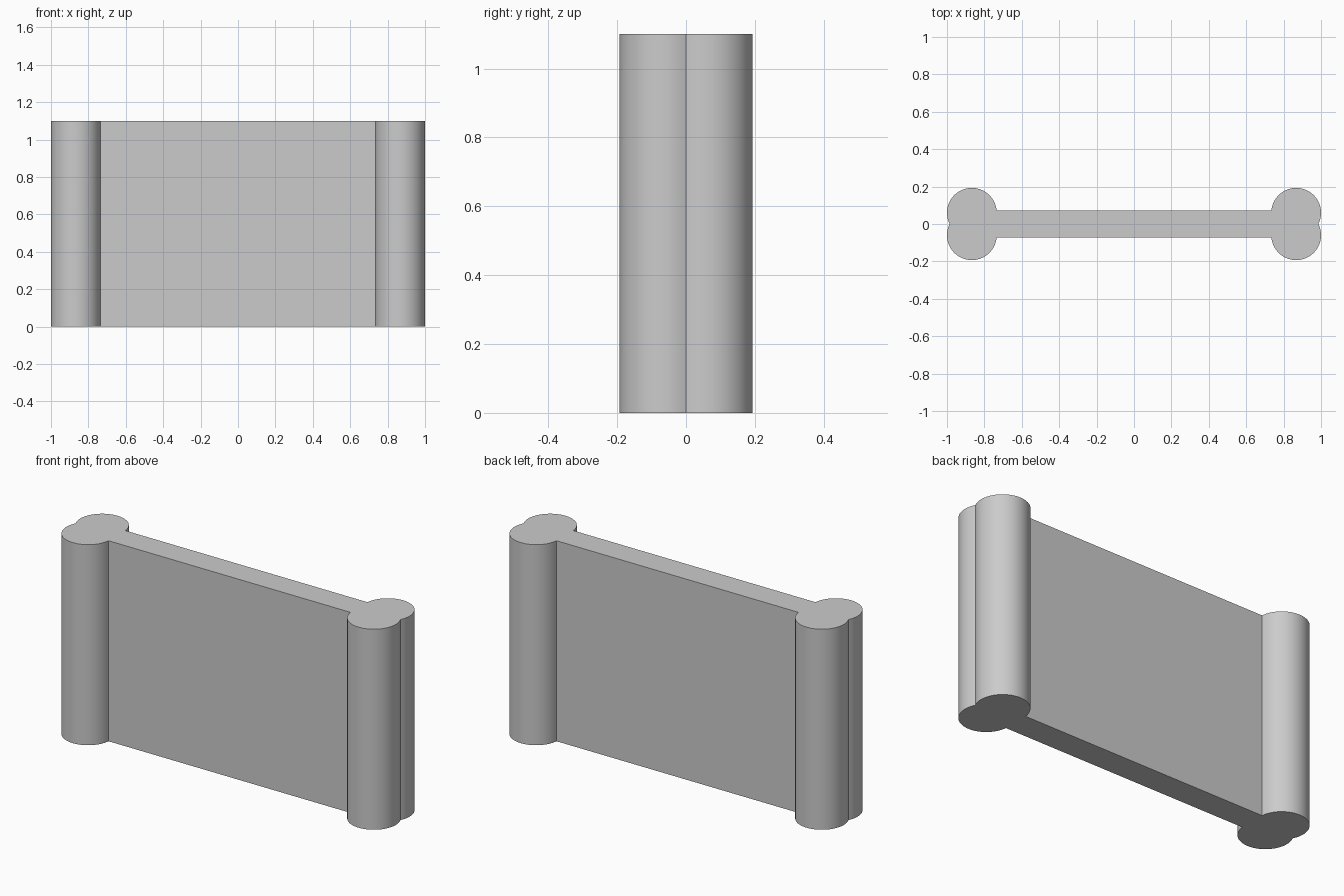
import bpy, bmesh
from math import asin, cos, sin, pi, radians

cube = bpy.data.objects.get("Cube")
if cube:
    bpy.data.objects.remove(cube)

HEIGHT = 1.1       # full height
RADIUS = 0.133     # lobe radius
LOBE_X = 0.867     # lobe centre
LOBE_Y = 0.06
WEB_Y = 0.073      # half thickness of the flat web
STEPS = 40

# Plain grey material
grey = bpy.data.materials.new("plain_grey")
grey.use_nodes = True
color = (0.6, 0.6, 0.6, 1)
grey.diffuse_color = color
grey.node_tree.nodes["Principled BSDF"].inputs["Base Color"].default_value = color

# One lobe arc, from the end notch round to the web
start = -asin(LOBE_Y / RADIUS)
end = pi - asin((WEB_Y - LOBE_Y) / RADIUS)
arc = []
for i in range(STEPS + 1):
    a = start + (end - start) * i / STEPS
    arc.append((LOBE_X + RADIUS * cos(a), LOBE_Y + RADIUS * sin(a)))

# Mirror the arc into the whole bone-shaped outline; notch points are shared
back = arc + [(-x, y) for x, y in reversed(arc)]
outline = back + [(x, -y) for x, y in reversed(back[1:-1])]

# Extrude the outline upward
bm = bmesh.new()
base = bm.faces.new([bm.verts.new((x, y, 0)) for x, y in outline])
top = bmesh.ops.extrude_face_region(bm, geom=[base], use_keep_orig=True)["geom"]
bmesh.ops.translate(bm, vec=(0, 0, HEIGHT),
                    verts=[v for v in top if isinstance(v, bmesh.types.BMVert)])
bmesh.ops.recalc_face_normals(bm, faces=bm.faces)
mesh = bpy.data.meshes.new("bone_shaped_panel")
bm.to_mesh(mesh)
bm.free()
mesh.materials.append(grey)

panel = bpy.data.objects.new("bone_shaped_panel", mesh)
bpy.context.collection.objects.link(panel)
bpy.ops.object.select_all(action="DESELECT")
panel.select_set(True)
bpy.context.view_layer.objects.active = panel
bpy.ops.object.shade_smooth_by_angle(angle=radians(30))
